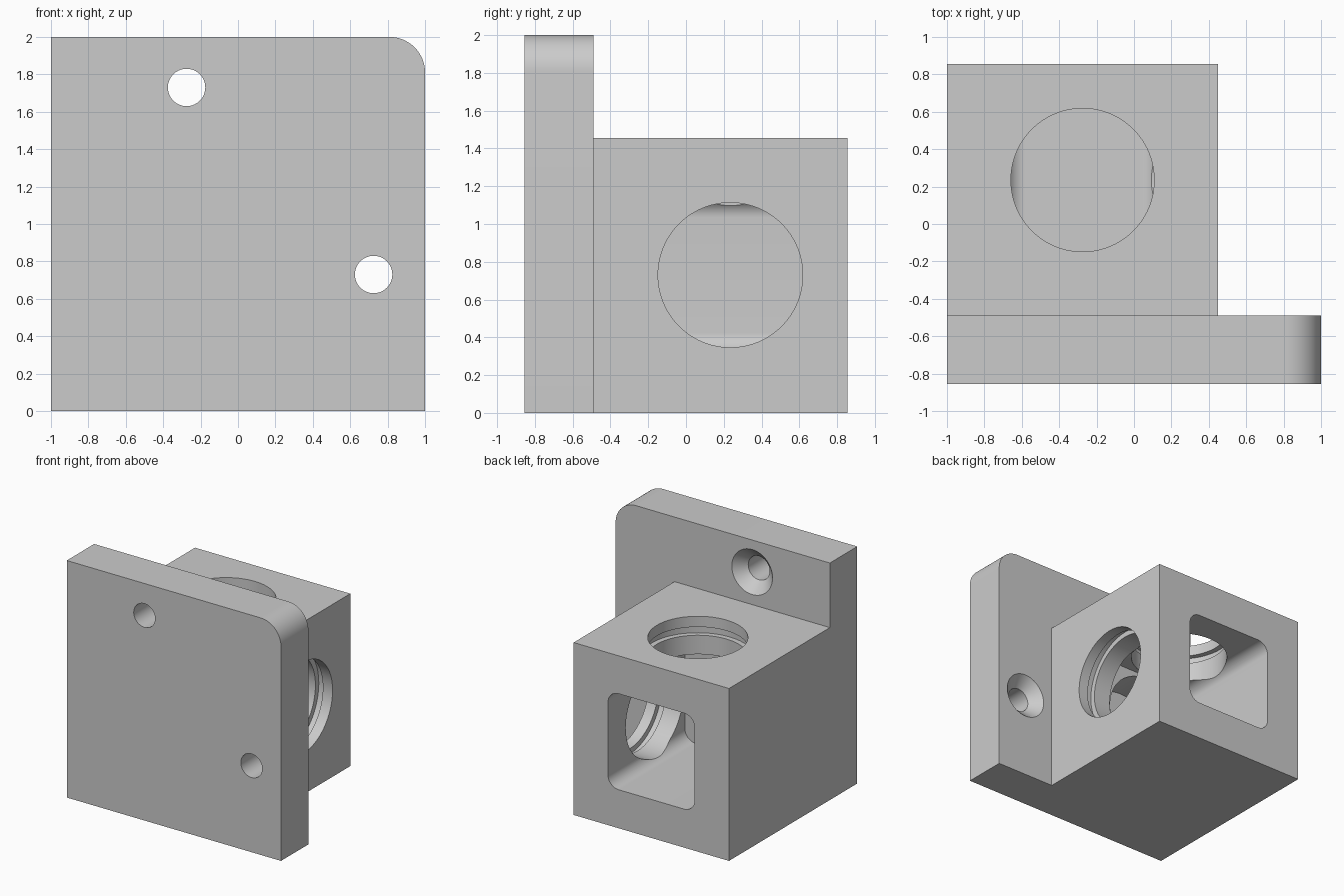
import bpy, bmesh, math
from mathutils import Vector, Matrix

default = bpy.data.objects.get("Cube")
if default:
    bpy.data.objects.remove(default, do_unlink=True)

grey = bpy.data.materials.new("plain grey")
grey.use_nodes = True
colour = (0.6, 0.6, 0.6, 1)
grey.diffuse_color = colour
grey.node_tree.nodes["Principled BSDF"].inputs["Base Color"].default_value = colour

# Shared centre of the three bores
CX, CY, CZ = -0.275, 0.235, 0.73
BORE = 0.383
HALF = 0.405
SEAM = -0.49


def finish(name, bm):
    bmesh.ops.recalc_face_normals(bm, faces=bm.faces)
    mesh = bpy.data.meshes.new(name)
    bm.to_mesh(mesh)
    bm.free()
    mesh.materials.append(grey)
    obj = bpy.data.objects.new(name, mesh)
    bpy.context.collection.objects.link(obj)
    return obj


def prism(name, x0, x1, z0, z1, y0, y1, radii=(0, 0, 0, 0)):
    """Rectangle with rounded corners, extruded along y."""
    bm = bmesh.new()
    corners = [(x0, z0, 1, 1), (x1, z0, -1, 1), (x1, z1, -1, -1), (x0, z1, 1, -1)]
    outline = []
    for i, ((x, z, sx, sz), r) in enumerate(zip(corners, radii)):
        steps = 16 if r else 0
        for k in range(steps + 1):
            a = math.pi + math.pi / 2 * (i + k / max(steps, 1))
            outline.append((x + r * (sx + math.cos(a)), z + r * (sz + math.sin(a))) if r else (x, z))
    face = bm.faces.new([bm.verts.new((x, y0, z)) for x, z in outline])
    new = bmesh.ops.extrude_face_region(bm, geom=[face])["geom"]
    bmesh.ops.translate(bm, vec=(0, y1 - y0, 0),
                        verts=[v for v in new if isinstance(v, bmesh.types.BMVert)])
    return finish(name, bm)


def lathe(name, profile, centre, direction, sides=96):
    """Closed turned solid from (radius, height) pairs along a direction."""
    bm = bmesh.new()
    rings = [[bm.verts.new((r * math.cos(2 * math.pi * k / sides),
                            r * math.sin(2 * math.pi * k / sides), h))
              for k in range(sides)] for r, h in profile]
    for low, high in zip(rings, rings[1:]):
        for k in range(sides):
            n = (k + 1) % sides
            bm.faces.new((low[k], low[n], high[n], high[k]))
    bm.faces.new(rings[0][::-1])
    bm.faces.new(rings[-1])
    turn = Vector(direction).to_track_quat('Z', 'Y').to_matrix().to_4x4()
    bm.transform(Matrix.Translation(centre) @ turn)
    return finish(name, bm)


def combine(body, tool, operation):
    tool.hide_render = True
    mod = body.modifiers.new(tool.name, 'BOOLEAN')
    mod.operation = operation
    mod.solver = 'EXACT'
    mod.object = tool
    bpy.context.view_layer.objects.active = body
    bpy.ops.object.modifier_apply(modifier=mod.name)
    bpy.data.objects.remove(tool, do_unlink=True)


# Mounting plate joined to the cube housing
body = prism("mounting_bracket", -1, 1, 0, 2, -0.855, SEAM, (0, 0, 0.19, 0))
combine(body, prism("cube_housing", -1, 0.45, 0, 1.455, -0.7, 0.855), 'UNION')

# Rounded square pocket, open at the back
combine(body, prism("back_pocket", CX - HALF, CX + HALF, CZ - HALF, CZ + HALF,
                    CY - HALF, 1, (0.1,) * 4), 'DIFFERENCE')

# Grooved bores through the top and the left side
face = 0.725
groove = [(BORE, 0), (BORE, face - 0.16), (BORE + 0.045, face - 0.16),
          (BORE + 0.045, face - 0.09), (BORE, face - 0.09), (BORE, face + 0.1)]
for name, axis in (("top_bore", (0, 0, 1)), ("side_bore", (1, 0, 0))):
    combine(body, lathe(name, groove, (CX, CY, CZ), axis), 'DIFFERENCE')

# Blind bore behind the plate
combine(body, lathe("blind_bore", [(BORE, 0), (BORE, CY - SEAM)],
                    (CX, CY, CZ), (0, -1, 0)), 'DIFFERENCE')

# Countersunk screw holes
screw = [(0.1, -0.6), (0.1, -0.09), (0.24, 0.05)]
for name, x, z in (("upper_screw", CX, CZ + 1), ("side_screw", CX + 1, CZ)):
    combine(body, lathe(name, screw, (x, SEAM, z), (0, 1, 0), 64), 'DIFFERENCE')

# Smooth bores with crisp edges
bpy.ops.object.select_all(action='DESELECT')
body.select_set(True)
bpy.context.view_layer.objects.active = body
bpy.ops.object.shade_smooth_by_angle(angle=math.radians(30))
